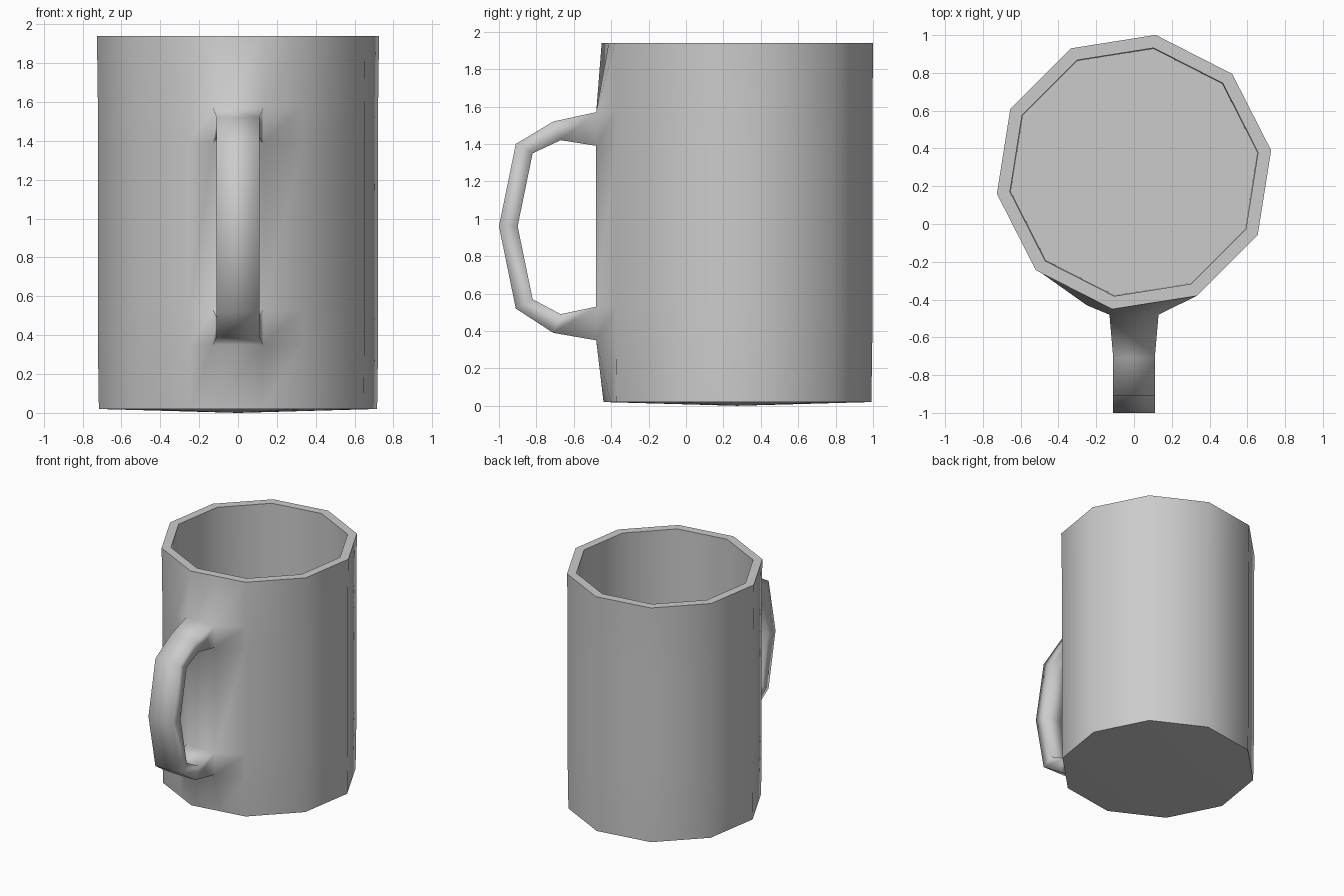
import bpy, bmesh, math
from mathutils import Vector

cube = bpy.data.objects.get("Cube")
if cube:
    bpy.data.objects.remove(cube)

grey = bpy.data.materials.new("plain grey")
grey.use_nodes = True
colour = (0.6, 0.6, 0.6, 1)
grey.diffuse_color = colour
grey.node_tree.nodes["Principled BSDF"].inputs["Base Color"].default_value = colour

SIDES, CENTRE_Y, TURN = 10, 0.275, 9
RIM_Z, BASE_Z = 1.94, 0.02
HANDLE_Z = (0.35, 0.53, 1.39, 1.57)     # where the handle joins the wall

bm = bmesh.new()


def ring_points(radius, z):
    """Ten corners, plus two extra points beside the handle."""
    corners = []
    for i in range(SIDES):
        a = math.radians(TURN + 36 * i)
        corners.append(Vector((radius * math.cos(a), CENTRE_Y + radius * math.sin(a), z)))
    left = corners[6].lerp(corners[7], 0.66)
    right = corners[7].lerp(corners[8], 0.53)
    return corners[:7] + [left, corners[7], right] + corners[8:]


def add_ring(radius, z, bulge=False):
    points = ring_points(radius, z)
    if bulge:                            # push the wall out to meet the handle
        for i, (x, y) in zip((7, 8, 9), ((-0.25, -0.43), (-0.13, -0.48), (0.13, -0.48))):
            points[i] = Vector((x, y, z))
    return [bm.verts.new(p) for p in points]


def bridge(lower, upper, skip=None):
    n = len(lower)
    for i in range(n):
        if i != skip:
            j = (i + 1) % n
            bm.faces.new((lower[i], lower[j], upper[j], upper[i]))


# Outer wall, leaving two openings where the handle joins
base = add_ring(0.725, BASE_Z)
joints = [add_ring(0.73, z, True) for z in HANDLE_Z]
rim = add_ring(0.735, RIM_Z)
wall = [base] + joints + [rim]
for k in range(len(wall) - 1):
    bridge(wall[k], wall[k + 1], 8 if k in (1, 3) else None)

# Rim, inner wall and floor
inner_rim = add_ring(0.665, RIM_Z)
floor = add_ring(0.66, 0.1)
bridge(rim, inner_rim)
bridge(inner_rim, floor)
bm.faces.new(floor)

# Slightly domed underside
middle = bm.verts.new((0, CENTRE_Y, 0))
for i, v in enumerate(base):
    bm.faces.new((v, middle, base[(i + 1) % len(base)]))

# Handle: rectangular sections swept from the upper joint to the lower
outer = [(-0.71, 1.52), (-0.91, 1.40), (-1.0, 0.96), (-0.91, 0.52), (-0.71, 0.39)]
inner = [(-0.67, 1.42), (-0.82, 1.35), (-0.90, 0.96), (-0.82, 0.57), (-0.67, 0.49)]
sections = [[joints[3][8], joints[3][9], joints[2][9], joints[2][8]]]
for (oy, oz), (iy, iz) in zip(outer, inner):
    sections.append([bm.verts.new(p) for p in (
        (-0.11, oy, oz), (0.11, oy, oz), (0.11, iy, iz), (-0.11, iy, iz))])
sections.append([joints[0][8], joints[0][9], joints[1][9], joints[1][8]])
for a, b in zip(sections, sections[1:]):
    bridge(a, b)

# Smooth surface with crisp rim, floor and base edges
bmesh.ops.recalc_face_normals(bm, faces=bm.faces)
for f in bm.faces:
    f.smooth = True
for ring in (base, rim, inner_rim, floor):
    for i, v in enumerate(ring):
        bm.edges.get((v, ring[(i + 1) % len(ring)])).smooth = False

mesh = bpy.data.meshes.new("mug")
bm.to_mesh(mesh)
bm.free()
mesh.materials.append(grey)
mug = bpy.data.objects.new("mug", mesh)
bpy.context.scene.collection.objects.link(mug)
